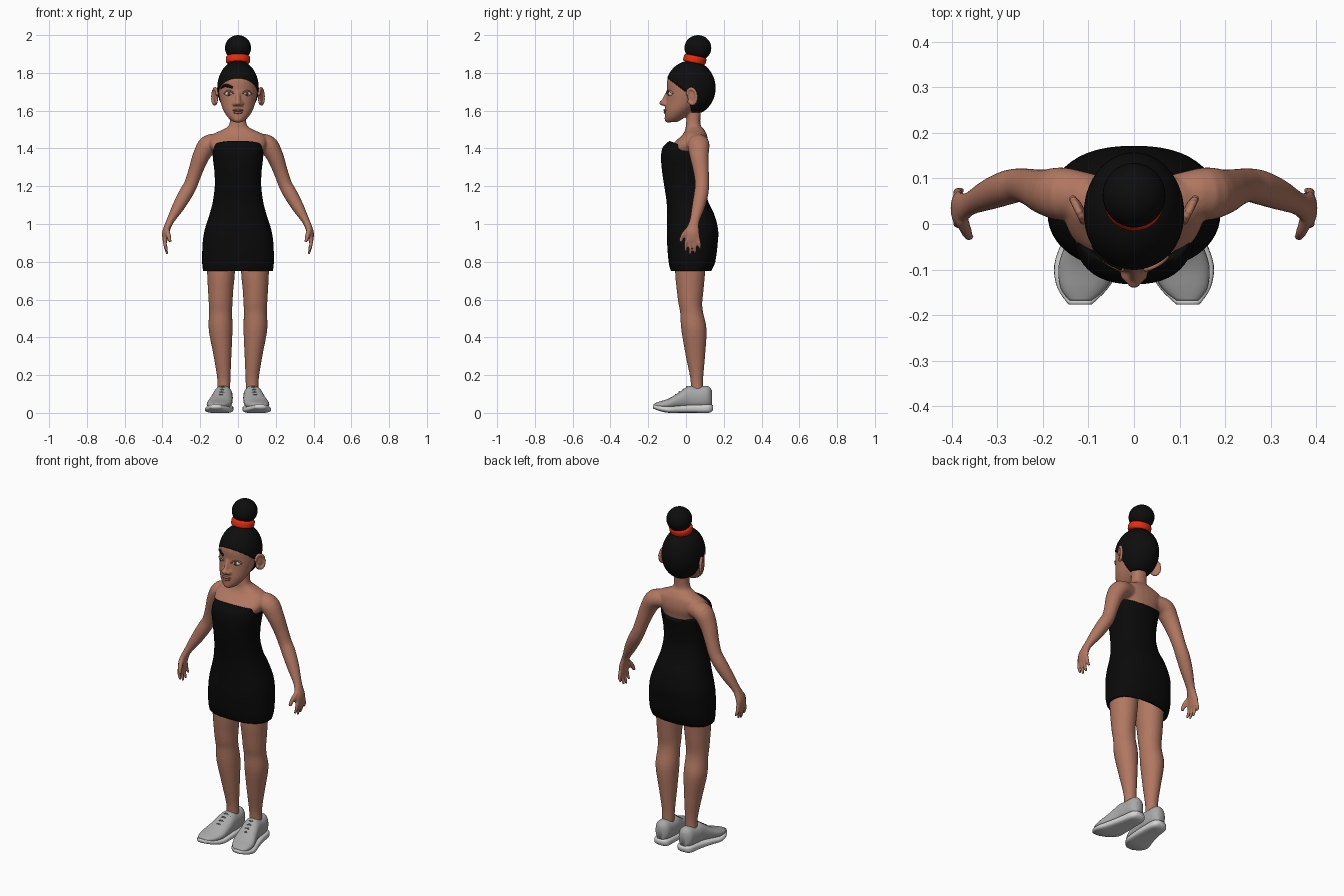
import bpy, bmesh, math
from mathutils import Vector, Matrix

cube = bpy.data.objects.get("Cube")
if cube:
    bpy.data.objects.remove(cube, do_unlink=True)

X, Y, Z = Vector((1, 0, 0)), Vector((0, 1, 0)), Vector((0, 0, 1))


def material(name, *rgb):
    m = bpy.data.materials.new(name)
    m.use_nodes = True
    m.diffuse_color = (*rgb, 1)
    m.node_tree.nodes["Principled BSDF"].inputs["Base Color"].default_value = (*rgb, 1)
    return m


skin = material("warm brown skin", 0.44, 0.185, 0.12)
lip = material("lip brown", 0.33, 0.12, 0.085)
hair_black = material("hair black", 0.004, 0.004, 0.004)
cloth = material("dress black", 0.003, 0.003, 0.003)
red = material("band red", 0.8, 0.025, 0.005)
grey = material("shoe grey", 0.4, 0.4, 0.4)
sole_white = material("sole white", 0.65, 0.65, 0.65)
lace_grey = material("lace grey", 0.2, 0.2, 0.2)
eye_white = material("eye white", 0.7, 0.68, 0.65)
iris_brown = material("iris brown", 0.08, 0.035, 0.015)


def spline(st, k):
    """Catmull-Rom interpolation through stations of any width."""
    out = []
    for i in range(len(st) - 1):
        a, b, c, d = st[max(i - 1, 0)], st[i], st[i + 1], st[min(i + 2, len(st) - 1)]
        for j in range(k):
            t = j / k
            out.append([q + t / 2 * (r - p + t * (2 * p - 5 * q + 4 * r - s + t * (3 * (q - r) + s - p)))
                        for p, q, r, s in zip(a, b, c, d)])
    return out + [list(st[-1])]


def loft(bm, st, u=None, v=None, n=28, power=2, k=4, side=1):
    """Skin rings (x, y, z, radius along u, radius along v); without u, rings follow the path."""
    st = spline(st, k)
    cs = [Vector((side * s[0], s[1], s[2])) for s in st]
    rings = []
    for i, s in enumerate(st):
        uu, vv = u, v
        if u is None:
            t = (cs[min(i + 1, len(cs) - 1)] - cs[max(i - 1, 0)]).normalized()
            uu = (Y - t * Y.dot(t)).normalized()
            vv = t.cross(uu)
        ring = []
        for j in range(n):
            a = 2 * math.pi * j / n
            c, d = (math.copysign(abs(f) ** (2 / power), f) for f in (math.cos(a), math.sin(a)))
            ring.append(bm.verts.new(cs[i] + uu * s[3] * c + vv * s[4] * d))
        rings.append(ring)
    for r, q in zip(rings, rings[1:]):
        for j in range(n):
            bm.faces.new((r[j], r[(j + 1) % n], q[(j + 1) % n], q[j]))
    bm.faces.new(rings[0])
    bm.faces.new(rings[-1])


def ball(bm, c, r, turn=0, seg=32):
    m = Matrix.Translation(c) @ Matrix.Rotation(turn, 4, 'Z') @ Matrix.Diagonal((*r, 1))
    bmesh.ops.create_uvsphere(bm, u_segments=seg, v_segments=seg // 2, radius=1, matrix=m)


def finish(name, bm, mat):
    bmesh.ops.recalc_face_normals(bm, faces=bm.faces)
    me = bpy.data.meshes.new(name)
    bm.to_mesh(me)
    bm.free()
    me.materials.append(mat)
    me.shade_smooth()
    ob = bpy.data.objects.new(name, me)
    bpy.context.collection.objects.link(ob)
    return ob


def thicken(ob, t):
    m = ob.modifiers.new("thickness", 'SOLIDIFY')
    m.thickness, m.offset = t, -1


def face_y(x):
    return 0.01 - 0.11 * math.sqrt(1 - (x / 0.104) ** 2)


# Body: neck, torso, head, arms, hands and legs fused into one skin
bm = bmesh.new()
loft(bm, [(0, .045, 1.62, .036, .043), (0, .038, 1.53, .038, .045), (0, .046, 1.5, .05, .08),
          (0, .045, 1.47, .066, .14), (0, .022, 1.42, .096, .152), (0, .004, 1.36, .104, .122),
          (0, 0, 1.25, .09, .108), (0, .015, 1.1, .075, .1)], Y, X, power=2.3)
loft(bm, [(0, -.075, 1.54, .028, .025), (0, -.062, 1.56, .05, .05), (0, -.036, 1.6, .076, .077),
          (0, -.003, 1.65, .103, .094), (0, .01, 1.7, .11, .103), (0, .012, 1.76, .112, .1),
          (0, .015, 1.8, .096, .082), (0, .02, 1.84, .06, .05)], Y, X, n=40)
# nose and chin
loft(bm, [(0, -.088, 1.71, .012, .014), (0, -.104, 1.675, .015, .012), (0, -.118, 1.645, .017, .014)], Y, X)
ball(bm, (0, -.122, 1.641), (.017, .02, .015))
ball(bm, (0, -.09, 1.556), (.03, .024, .02))
for s in (1, -1):
    ball(bm, (s * .017, -.111, 1.636), (.013, .016, .012))
    loft(bm, [(.09, .065, 1.43, .045, .045), (.155, .066, 1.42, .058, .052), (.195, .07, 1.36, .05, .045),
              (.225, .08, 1.28, .041, .038), (.25, .085, 1.21, .037, .036), (.277, .08, 1.16, .038, .037),
              (.317, .065, 1.09, .034, .032), (.357, .046, 1.02, .026, .021), (.373, .038, .985, .031, .019),
              (.384, .034, .95, .038, .018), (.386, .034, .91, .037, .013)], side=s)
    # fingers and thumb
    for i in range(4):
        y, tip = .005 + .02 * i, (.855, .84, .845, .868)[i]
        loft(bm, [(.385, y, .925, .01, .011), (.386, y + .004 * (i - 1.5), .89, .0095, .01),
                  (.375, y + .006 * (i - 1.5), tip, .007, .007)], n=12, side=s)
    loft(bm, [(.378, .012, .97, .016, .014), (.368, -.015, .94, .013, .013),
              (.36, -.03, .905, .009, .009)], n=12, side=s)
    loft(bm, [(.09, .03, .95, .09, .08), (.09, .022, .75, .08, .074), (.092, .022, .65, .071, .067),
              (.092, .023, .58, .063, .063), (.092, .03, .53, .061, .061), (.092, .042, .44, .067, .063),
              (.082, .05, .3, .051, .047), (.075, .057, .18, .034, .035), (.076, .06, .1, .034, .035)],
         Y, X, side=s)
body = finish("body", bm, skin)
fuse = body.modifiers.new("fuse", 'REMESH')
fuse.mode, fuse.voxel_size, fuse.use_smooth_shade = 'VOXEL', .0055, True
soft = body.modifiers.new("soften", 'SMOOTH')
soft.factor, soft.iterations = .5, 5

# Dress, cut on a slant at the neckline
bm = bmesh.new()
dress_rows = [(.75, .184, -.08, .133), (.8, .19, -.092, .155), (.9, .187, -.1, .168), (.97, .176, -.1, .17),
              (1.05, .151, -.1, .15), (1.12, .133, -.103, .117), (1.2, .123, -.115, .1), (1.28, .125, -.127, .105),
              (1.36, .134, -.132, .118), (1.41, .13, -.12, .123), (1.45, .12, -.075, .123)]
loft(bm, [(0, (f + b) / 2, z, (b - f) / 2, w) for z, w, f, b in dress_rows], Y, X, n=48, power=2.4)
bmesh.ops.recalc_face_normals(bm, faces=bm.faces)
bmesh.ops.delete(bm, geom=[f for f in bm.faces if len(f.verts) > 4], context='FACES')
bmesh.ops.bisect_plane(bm, geom=bm.verts[:] + bm.edges[:] + bm.faces[:], plane_co=(0, -.08, 1.437),
                       plane_no=(0, .4, 1), clear_outer=True)
thicken(finish("dress", bm, cloth), .015)

# Hair cap, trimmed along the forehead, temples and nape
bm = bmesh.new()
ball(bm, (0, .024, 1.72), (.11, .133, .145), seg=56)
cuts = [(Vector((0, .01, 1.69)), Vector((0, .75, 1))), (Vector((0, .01, 1.69)), Vector((0, 1, .2))),
        (Vector((0, 0, 1.59)), Z)]
for co, no in cuts:
    bmesh.ops.bisect_plane(bm, geom=bm.verts[:] + bm.edges[:] + bm.faces[:], plane_co=co, plane_no=no)


def under(f, cut):
    return (f.calc_center_median() - cut[0]).dot(cut[1]) < 0


bare = [f for f in bm.faces if under(f, cuts[2]) or (under(f, cuts[0]) and under(f, cuts[1]))]
bmesh.ops.delete(bm, geom=bare, context='FACES')
thicken(finish("hair_cap", bm, hair_black), .015)

# Bun and hair band
bm = bmesh.new()
ball(bm, (0, .063, 1.932), (.069, .071, .068))
finish("hair_bun", bm, hair_black)
bm = bmesh.new()
loft(bm, [(0, .042, 1.853, .055, .06), (0, .044, 1.861, .059, .064), (0, .049, 1.881, .059, .064),
          (0, .051, 1.89, .053, .058)], Vector((0, 1, -.2)), X, n=40)
finish("hair_band", bm, red)

# Lips
bm = bmesh.new()
ball(bm, (0, -.107, 1.602), (.029, .012, .007))
ball(bm, (0, -.105, 1.59), (.025, .013, .008))
finish("lips", bm, lip)

# Single painted brow on the right
bm = bmesh.new()
loft(bm, [(x, face_y(x) - .001, z, .005, h) for x, z, h in
          ((-.028, 1.722, .006), (-.055, 1.732, .009), (-.075, 1.731, .007), (-.09, 1.718, .003))], n=12)
finish("right_brow", bm, hair_black)

for s, word in ((1, "left"), (-1, "right")):
    # Eye, iris and upper lid
    for part, r, d, mat in (("eye", (.023, .014, .013), 0, eye_white),
                            ("iris", (.009, .005, .01), .011, iris_brown)):
        bm = bmesh.new()
        ball(bm, (s * .048, face_y(.048) + .007 - d, 1.69), r, s * .35)
        finish(f"{word}_{part}", bm, mat)
    bm = bmesh.new()
    loft(bm, [(x, face_y(x) - .002, z, .006, .004) for x, z in
              ((.024, 1.69), (.036, 1.702), (.05, 1.705), (.064, 1.7), (.073, 1.69))], n=12, side=s)
    finish(f"{word}_eyelid", bm, skin)

    # Ear: hollow plate inside a rolled rim
    bm = bmesh.new()
    c = Vector((s * .118, .033, 1.676))
    ball(bm, c, (.008, .027, .04), -s * .45)
    out = Matrix.Rotation(-s * .45, 3, 'Z')
    loop = [c + out @ Vector((s * .005, .027 * math.cos(a), .039 * math.sin(a) - .2 * .027 * math.cos(a)))
            for a in (math.pi * (i / 8 - .7) for i in range(14))]
    for p in loop:
        ball(bm, p, (.009, .009, .011), seg=12)
    ear = finish(f"{word}_ear", bm, skin)
    m = ear.modifiers.new("fuse", 'REMESH')
    m.mode, m.voxel_size, m.use_smooth_shade = 'VOXEL', .003, True
    m = ear.modifiers.new("soften", 'SMOOTH')
    m.iterations = 4

    # Shoe: rows of (x, y, half width, bottom, top) from heel to toe
    sole = [(.075, .144, .024, .014, .04), (.076, .12, .046, 0, .046), (.08, .05, .055, 0, .045),
            (.09, -.03, .066, 0, .04), (.102, -.09, .073, 0, .036), (.112, -.14, .056, .01, .04),
            (.118, -.176, .026, .024, .045)]
    upper = [(.075, .137, .02, .03, .12), (.076, .115, .042, .025, .142), (.077, .06, .049, .02, .14),
             (.08, .015, .052, .02, .142), (.088, -.035, .059, .02, .11), (.1, -.09, .065, .02, .077),
             (.111, -.14, .05, .022, .06), (.117, -.168, .024, .03, .05)]
    for part, rows, mat, p in (("shoe_sole", sole, sole_white, 3.2), ("shoe_upper", upper, grey, 2.3)):
        bm = bmesh.new()
        loft(bm, [(x, y, (a + b) / 2, w, (b - a) / 2) for x, y, w, a, b in rows], X, Z, power=p, side=s)
        finish(f"{word}_{part}", bm, mat)
    # Laces across the instep
    bm = bmesh.new()
    for i in range(4):
        y, z, x = .005 - .02 * i, .138 - .0135 * i, .081 + .003 * i
        loft(bm, [(x + d, y, z - abs(d) * .42, .004, .004) for d in (-.03, -.015, 0, .015, .03)], n=8, side=s)
    finish(f"{word}_laces", bm, lace_grey)
